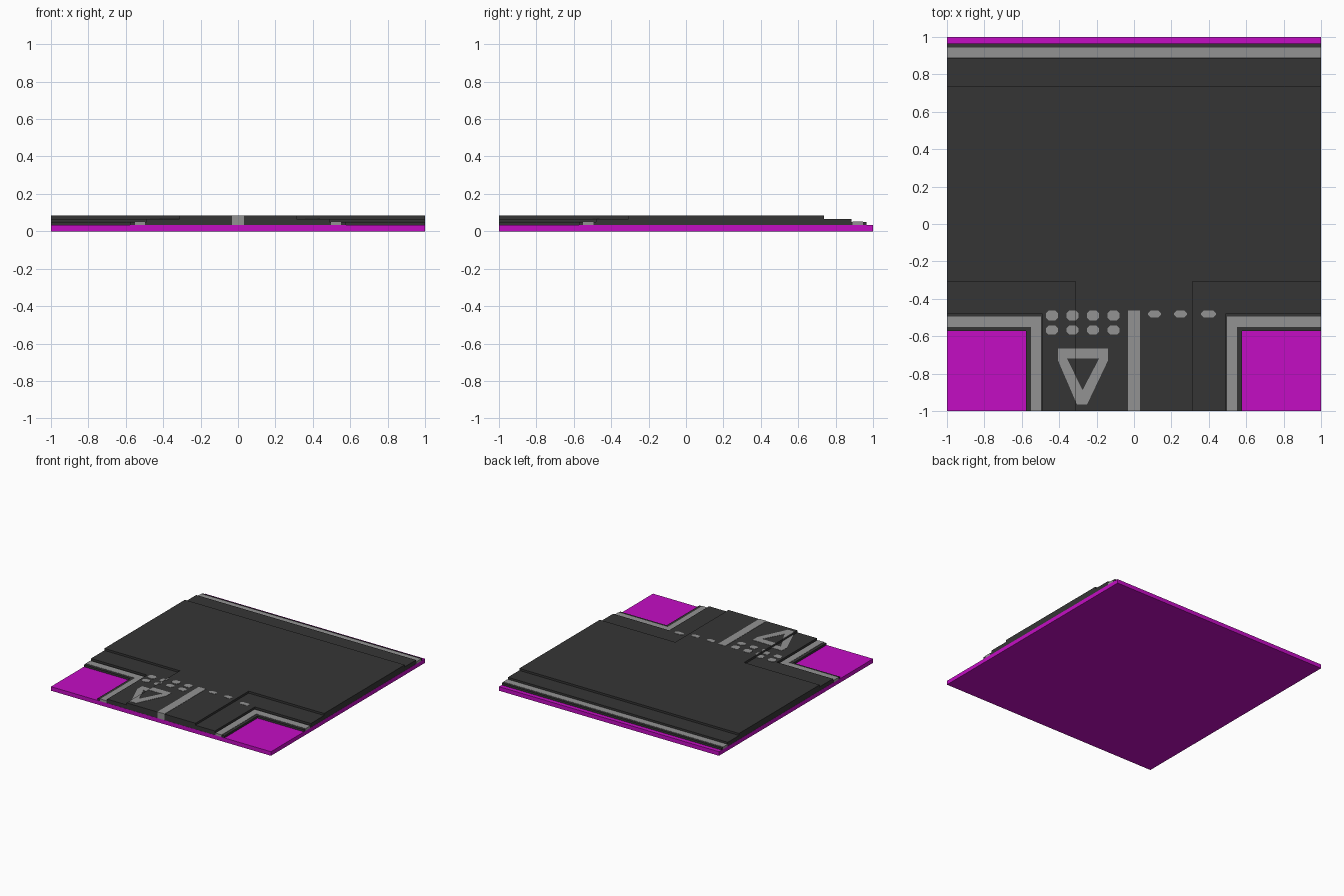
import bpy, bmesh

cube = bpy.data.objects.get("Cube")
if cube:
    bpy.data.objects.remove(cube)


def material(name, rgb):
    m = bpy.data.materials.new(name)
    m.use_nodes = True
    m.diffuse_color = (*rgb, 1)
    m.node_tree.nodes["Principled BSDF"].inputs["Base Color"].default_value = (*rgb, 1)
    return m


MAGENTA = material("magenta base", (0.55, 0.004, 0.55))
ASPHALT = material("dark asphalt", (0.036, 0.036, 0.036))
PAINT = material("grey paint", (0.29, 0.29, 0.29))

# Heights of the base top and of the three road steps
Z0, Z1, Z2, Z3 = 0.0333, 0.05, 0.0667, 0.0833
CROWN = 0.313   # half width of the highest step on the side road
LIFT = 0.002    # how far paint stands proud


def flat_mesh(polys, z=0.0):
    bm = bmesh.new()
    for poly in polys:
        bm.faces.new([bm.verts.new((x, y, z)) for x, y in poly])
    bmesh.ops.remove_doubles(bm, verts=bm.verts, dist=1e-5)
    return bm


def finish(name, bm, thickness, mat):
    """Extrude the flat faces upward and make an object of them."""
    ext = bmesh.ops.extrude_face_region(bm, geom=bm.faces[:])
    top = [g for g in ext["geom"] if isinstance(g, bmesh.types.BMVert)]
    bmesh.ops.translate(bm, verts=top, vec=(0, 0, thickness))
    bmesh.ops.recalc_face_normals(bm, faces=bm.faces)
    me = bpy.data.meshes.new(name)
    bm.to_mesh(me)
    bm.free()
    me.materials.append(mat)
    ob = bpy.data.objects.new(name, me)
    bpy.context.scene.collection.objects.link(ob)
    return ob


def slab(name, poly, z0, z1, mat):
    return finish(name, flat_mesh([poly], z0), z1 - z0, mat)


def marking(name, polys):
    """Thin paint plate that follows the step at the edge of the crown."""
    bm = flat_mesh(polys)
    for x in (-CROWN, CROWN):
        bmesh.ops.bisect_plane(bm, geom=bm.verts[:] + bm.edges[:] + bm.faces[:],
                               plane_co=(x, 0, 0), plane_no=(1, 0, 0))
    cuts = [e for e in bm.edges
            if all(abs(abs(v.co.x) - CROWN) < 1e-4 for v in e.verts)]
    bmesh.ops.split_edges(bm, edges=cuts)
    for f in bm.faces:
        z = Z3 if abs(f.calc_center_median().x) < CROWN else Z2
        for v in f.verts:
            v.co.z = z
    return finish(name, bm, LIFT, PAINT)


def rect(x0, x1, y0, y1):
    return [(x0, y0), (x1, y0), (x1, y1), (x0, y1)]


def octagon(x0, x1, y0, y1, c=0.014):
    return [(x0 + c, y0), (x1 - c, y0), (x1, y0 + c), (x1, y1 - c),
            (x1 - c, y1), (x0 + c, y1), (x0, y1 - c), (x0, y0 + c)]


def tee(half, front, back, e=0.999):
    """Outline of a T-junction: a cross road and a side road to the front."""
    return [(-half, -e), (half, -e), (half, front), (e, front),
            (e, back), (-e, back), (-e, front), (-half, front)]


# Ground plate and the stepped road
slab("ground_plate", rect(-1, 1, -1, 1), 0, Z0, MAGENTA)
slab("road_lower_step", tee(0.577, -0.572, 0.965), Z0, Z1, ASPHALT)
slab("road_middle_step", tee(0.49, -0.481, 0.885), Z1, Z2, ASPHALT)
slab("road_crown", tee(CROWN, -0.308, 0.738), Z2, Z3, ASPHALT)

# Edge lines
slab("back_edge_line", rect(-1, 1, 0.889, 0.945), Z0, Z1 + LIFT, PAINT)
for side, s in (("left", 1), ("right", -1)):
    corner = [(0.497, -1), (0.552, -1), (0.552, -0.55), (1, -0.55),
              (1, -0.495), (0.497, -0.495)]
    slab(side + "_corner_line", [(s * x, y) for x, y in corner],
         Z0, Z1 + LIFT, PAINT)

# Centre line of the side road
slab("centre_line", rect(-0.033, 0.033, -1, -0.463), Z0, Z3 + LIFT, PAINT)

# Two rows of give-way dashes
for row, (y0, y1) in enumerate(((-0.516, -0.463), (-0.591, -0.543))):
    for i in range(4):
        x = -0.439 + 0.11 * i
        marking(f"give_way_dash_{row + 1}_{i + 1}",
                [octagon(x - 0.032, x + 0.032, y0, y1)])

# Single row of dashes across the exit lane
for i, (x0, x1) in enumerate(((0.075, 0.144), (0.214, 0.283), (0.358, 0.438))):
    marking(f"exit_dash_{i + 1}", [octagon(x0, x1, -0.5, -0.463)])

# Give-way triangle
A, B, C = (-0.406, -0.666), (-0.139, -0.666), (-0.139, -0.73)
D, E, F = (-0.251, -0.965), (-0.305, -0.965), (-0.406, -0.73)
P, Q, R = (-0.358, -0.72), (-0.187, -0.72), (-0.275, -0.888)
marking("give_way_triangle", [[A, P, Q, B], [B, Q, R, D, C],
                              [A, F, E, R, P], [E, D, R]])
